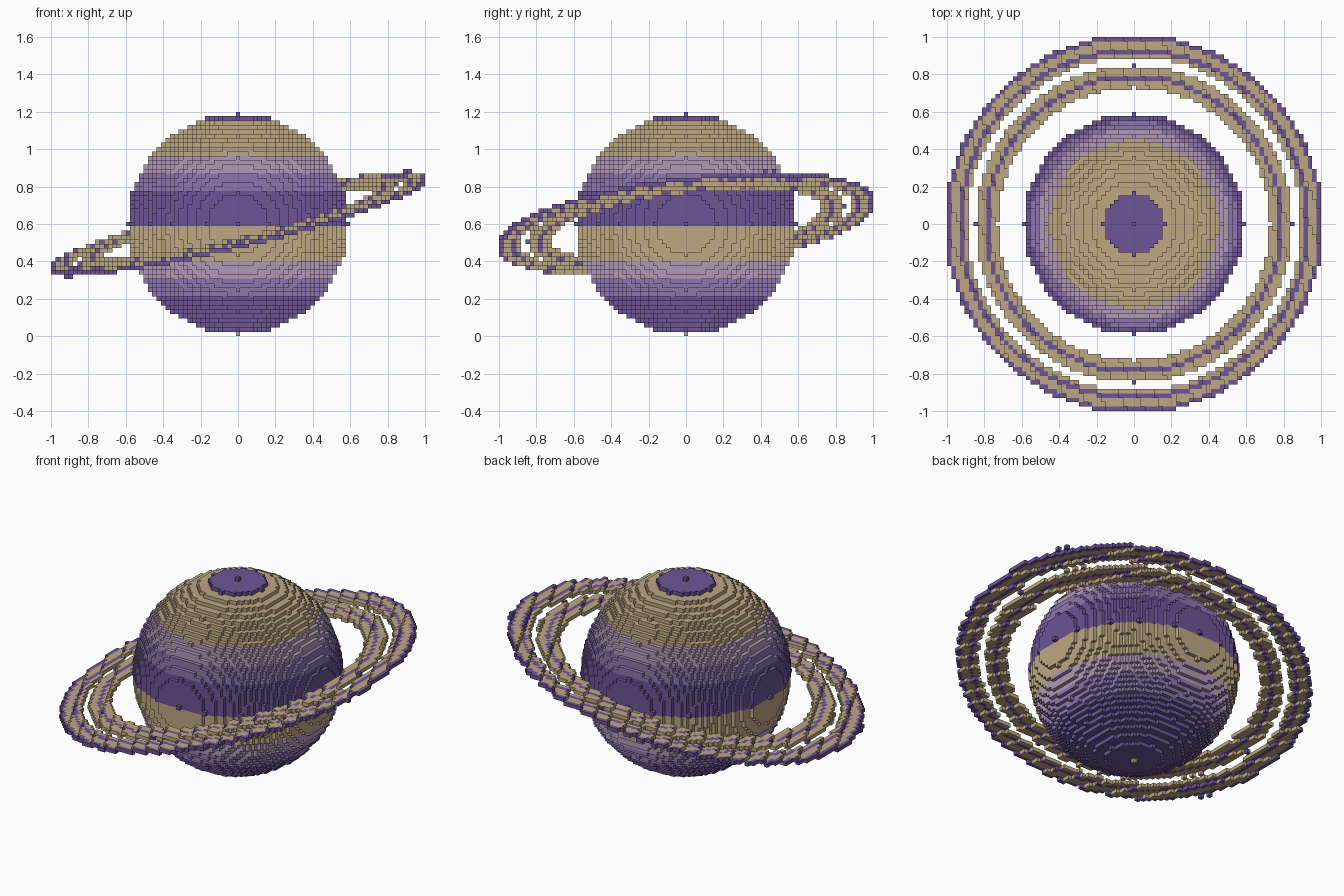
import bpy
import bmesh
import math
from mathutils import Vector

if "Cube" in bpy.data.objects:
    bpy.data.objects.remove(bpy.data.objects["Cube"], do_unlink=True)

CELL = 2 / 85          # edge of one block
GLOBE_R = 25           # globe radius in blocks
RING_REACH = 42        # outermost ring block
TILT_X, TILT_Y = 0.24, 0.12


def make_material(name, colour):
    mat = bpy.data.materials.new(name)
    mat.use_nodes = True
    mat.diffuse_color = (*colour, 1)
    mat.node_tree.nodes["Principled BSDF"].inputs["Base Color"].default_value = (*colour, 1)
    return mat


PURPLE, VIOLET, MAUVE, TAN = range(4)
materials = [
    make_material("deep_purple", (0.156, 0.089, 0.305)),
    make_material("mid_violet", (0.27, 0.181, 0.43)),
    make_material("pale_mauve", (0.445, 0.314, 0.479)),
    make_material("sandy_tan", (0.515, 0.386, 0.231)),
]


def build_blocks(name, cells):
    """Skin a dict of block position -> colour with its exposed faces."""
    bm = bmesh.new()
    corners = {}

    def corner(p):
        key = tuple(round(2 * c) for c in p)
        if key not in corners:
            lifted = p + Vector((0, 0, GLOBE_R + 0.5))
            corners[key] = bm.verts.new(lifted * CELL)
        return corners[key]

    for cell, colour in cells.items():
        centre = Vector(cell)
        for axis in range(3):
            for side in (-1, 1):
                normal = Vector((0, 0, 0))
                normal[axis] = side
                if tuple(int(c) for c in centre + normal) in cells:
                    continue
                u = Vector((0, 0, 0))
                u[(axis + 1) % 3] = 0.5
                v = normal.cross(u)
                mid = centre + normal / 2
                quad = (mid - u - v, mid + u - v, mid + u + v, mid - u + v)
                face = bm.faces.new([corner(p) for p in quad])
                face.material_index = colour
    mesh = bpy.data.meshes.new(name)
    bm.to_mesh(mesh)
    bm.free()
    for mat in materials:
        mesh.materials.append(mat)
    obj = bpy.data.objects.new(name, mesh)
    bpy.context.collection.objects.link(obj)
    return obj


# Banded globe: six slots of four layers, repeating upward
bands = (PURPLE, PURPLE, VIOLET, MAUVE, TAN, TAN)
span = range(-GLOBE_R, GLOBE_R + 1)
globe = {
    (x, y, z): bands[(z // 4) % 6]
    for x in span for y in span for z in span
    if x * x + y * y + z * z <= GLOBE_R ** 2
}
build_blocks("planet_globe", globe)

# Tilted rings: every third radius is purple
inner_ring, outer_ring = {}, {}
reach = range(-RING_REACH, RING_REACH + 1)
for x in reach:
    for y in reach:
        r = math.hypot(x, y)
        cell = (x, y, round(TILT_X * x + TILT_Y * y))
        colour = PURPLE if int(r) % 3 == 0 else TAN
        if 31 < r <= 36:
            inner_ring[cell] = colour
        elif 38 <= r < 43:
            outer_ring[cell] = colour
build_blocks("inner_ring", inner_ring)
build_blocks("outer_ring", outer_ring)
